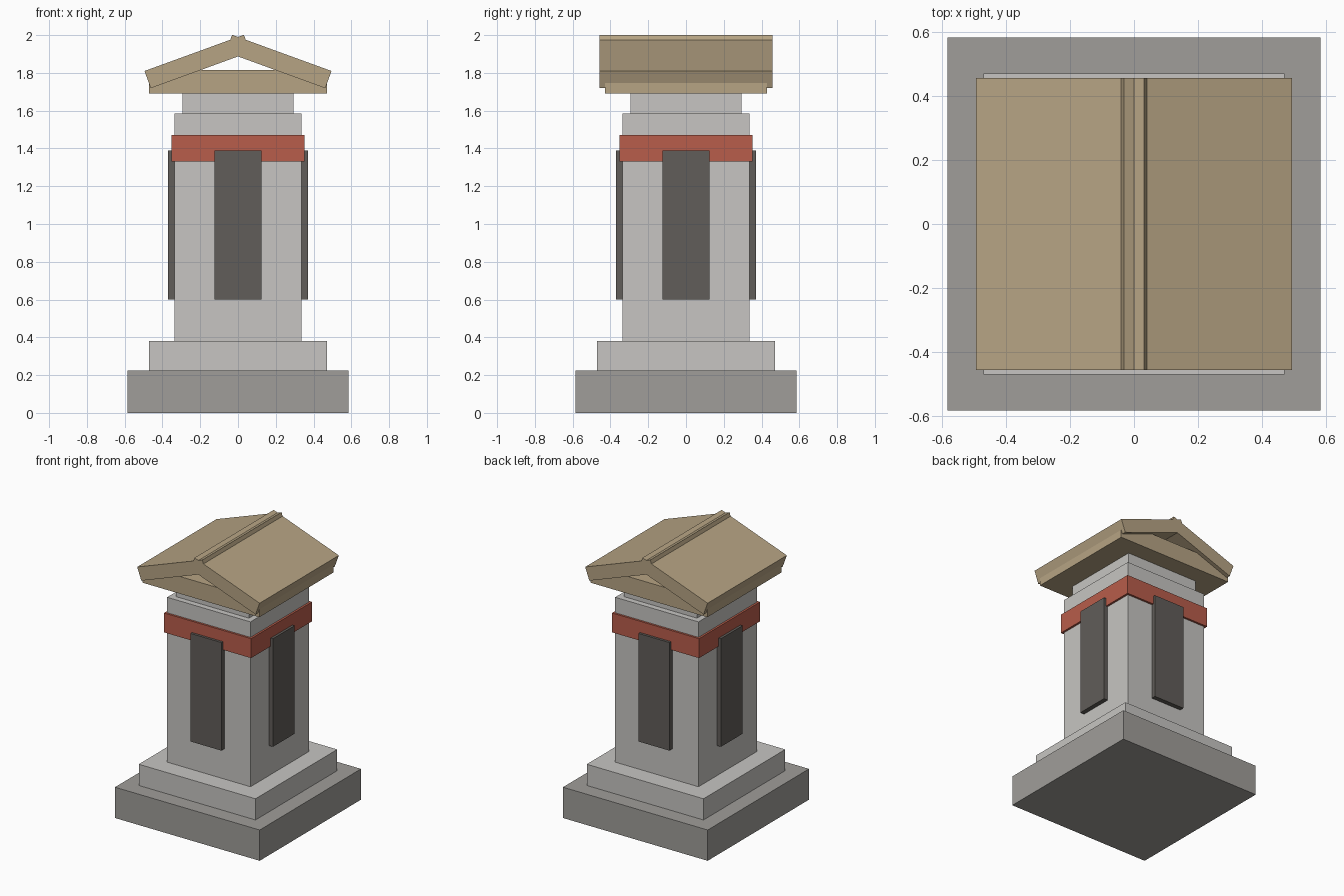
import bpy
from math import radians, sin, cos
from mathutils import Matrix, Vector

default = bpy.data.objects.get("Cube")
if default:
    bpy.data.objects.remove(default, do_unlink=True)


def material(name, rgb):
    mat = bpy.data.materials.new(name)
    mat.use_nodes = True
    color = (*rgb, 1)
    mat.diffuse_color = color
    mat.node_tree.nodes["Principled BSDF"].inputs["Base Color"].default_value = color
    return mat


pale_stone = material("pale stone", (0.57, 0.56, 0.54))
grey_stone = material("grey stone", (0.35, 0.34, 0.32))
red_paint = material("red paint", (0.48, 0.11, 0.07))
dark_slate = material("dark slate", (0.12, 0.11, 0.10))
tan_stone = material("tan stone", (0.47, 0.37, 0.23))


def box(name, size, center, mat, turn=None):
    """Box with its size and placement baked into the mesh."""
    bpy.ops.mesh.primitive_cube_add(size=1)
    obj = bpy.context.object
    obj.name = obj.data.name = name
    rotation = turn or Matrix.Identity(4)
    obj.data.transform(Matrix.Translation(center) @ rotation @ Matrix.Diagonal((*size, 1)))
    obj.data.materials.append(mat)
    return obj


def tier(name, half_x, half_y, bottom, top, mat):
    return box(name, (2 * half_x, 2 * half_y, top - bottom),
               (0, 0, (bottom + top) / 2), mat)


# Stacked pillar tiers
tier("plinth", 0.585, 0.585, 0, 0.225, grey_stone)
tier("base_step", 0.472, 0.472, 0.225, 0.38, pale_stone)
tier("shaft", 0.337, 0.337, 0.38, 1.47, pale_stone)
tier("red_band", 0.352, 0.352, 1.33, 1.472, red_paint)
tier("capital", 0.337, 0.337, 1.47, 1.585, pale_stone)
tier("neck", 0.295, 0.295, 1.585, 1.69, pale_stone)
tier("roof_slab", 0.472, 0.428, 1.69, 1.816, tan_stone)

# Raised tablet on each of the four sides
for i, side in enumerate(("front", "left", "back", "right")):
    turn = Matrix.Rotation(radians(90 * i), 4, "Z")
    center = turn @ Vector((0, -0.348, 0.995))
    box(side + "_tablet", (0.25, 0.044, 0.79), center, dark_slate, turn)

# Crossing roof slopes, each running slightly past the ridge
pitch = radians(20)
length, thickness = 0.56, 0.097
eave = Vector((0.495, 0, 1.81))
for side, name in ((1, "left_roof_slope"), (-1, "right_roof_slope")):
    center = (eave + Vector((-cos(pitch), 0, sin(pitch))) * length / 2
              - Vector((sin(pitch), 0, cos(pitch))) * thickness / 2)
    center.x *= side
    turn = Matrix.Rotation(side * pitch, 4, "Y")
    box(name, (length, 0.915, thickness), center, tan_stone, turn)
